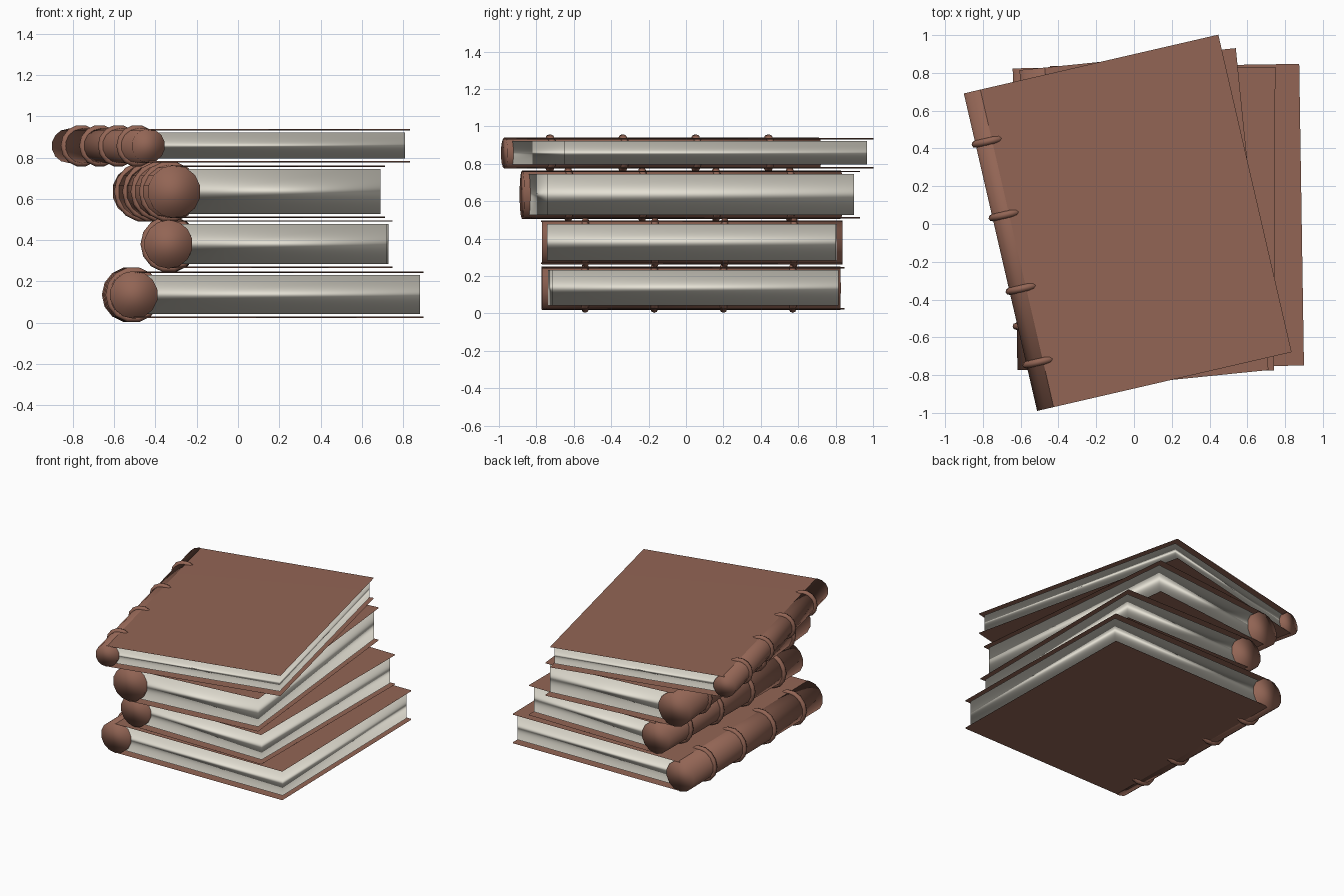
import bpy, math
from mathutils import Matrix, Vector

if "Cube" in bpy.data.objects:
    bpy.data.objects.remove(bpy.data.objects["Cube"])


def material(name, color):
    m = bpy.data.materials.new(name)
    m.diffuse_color = (*color, 1)
    m.use_nodes = True
    m.node_tree.nodes["Principled BSDF"].inputs["Base Color"].default_value = m.diffuse_color
    return m


LEATHER = material("brown_leather", (0.29, 0.13, 0.09))
PAPER = material("paper", (0.78, 0.75, 0.66))


def finish(name, mat, frame):
    """Name the active object, colour it and move it into the book's frame."""
    ob = bpy.context.object
    ob.name = name
    ob.data.materials.append(mat)
    bpy.ops.object.shade_smooth()
    bpy.context.view_layer.update()
    ob.matrix_world = frame @ ob.matrix_world
    return ob


def box(name, lo, hi, mat, frame):
    lo, hi = Vector(lo), Vector(hi)
    bpy.ops.mesh.primitive_cube_add(size=1, location=(lo + hi) / 2)
    bpy.context.object.scale = hi - lo
    finish(name, mat, frame)


def book(i, corner, angle, width, length, z0, z1, r):
    """corner = front left corner, z0..z1 = outer cover faces, r = spine radius."""
    frame = Matrix.Translation((*corner, 0)) @ Matrix.Rotation(math.radians(angle), 4, 'Z')
    zc, t = (z0 + z1) / 2, 0.007
    lying = (math.pi / 2, 0, 0)

    # round spine with raised bands
    bpy.ops.mesh.primitive_cylinder_add(vertices=14, radius=r, depth=length,
                                        location=(r, length / 2, zc), rotation=lying)
    finish(f"spine_{i}", LEATHER, frame)
    for k in range(4):
        y = length * (0.145 + 0.2317 * k)
        bpy.ops.mesh.primitive_torus_add(major_radius=r, minor_radius=0.019,
                                         major_segments=14, minor_segments=8,
                                         location=(r, y, zc), rotation=lying)
        finish(f"spine_band_{i}_{k + 1}", LEATHER, frame)

    # two thin cover boards
    box(f"bottom_cover_{i}", (r, 0, z0), (width, length, z0 + t), LEATHER, frame)
    box(f"top_cover_{i}", (r, 0, z1 - t), (width, length, z1), LEATHER, frame)

    # page block, set in from the boards
    box(f"pages_{i}", (r, 0.032, z0 + 0.019), (width - 0.018, length - 0.032, z1 - 0.017),
        PAPER, frame)


book(1, (-0.62, -0.773), 0.9, 1.52, 1.597, 0.022, 0.248, 0.116)
book(2, (-0.455, -0.77), -0.3, 1.195, 1.607, 0.264, 0.496, 0.118)
book(3, (-0.437, -0.89), 5.8, 1.155, 1.713, 0.508, 0.762, 0.129)
book(4, (-0.515, -0.99), 13.0, 1.385, 1.725, 0.776, 0.938, 0.083)
